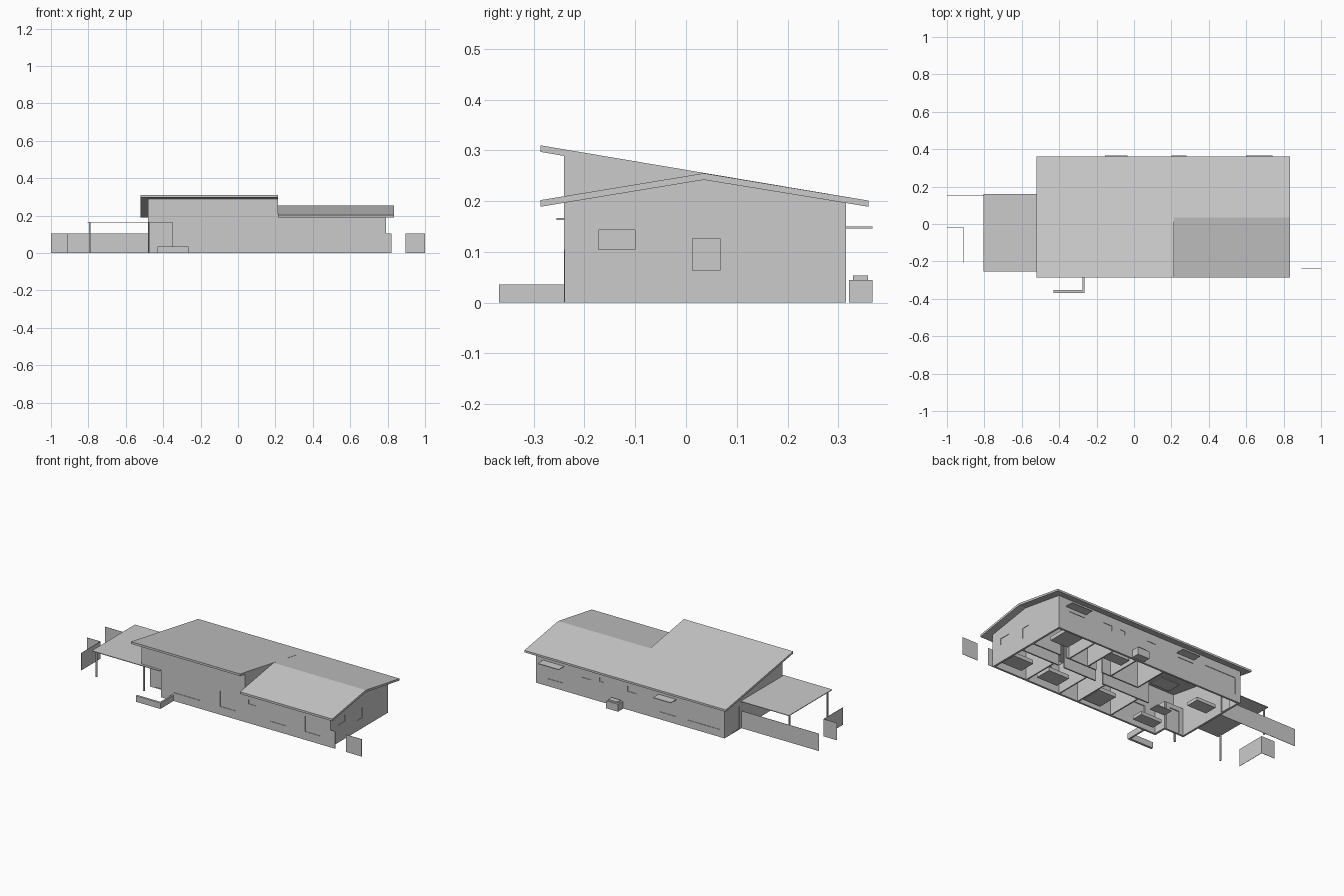
import bpy, bmesh

if "Cube" in bpy.data.objects:
    bpy.data.objects.remove(bpy.data.objects["Cube"])


def prism(name, pts, axis, a, b):
    """Extrude a 2D outline from a to b along an axis (x: y,z / y: x,z / z: x,y)."""
    place = {'x': lambda p, t: (t, p[0], p[1]),
             'y': lambda p, t: (p[0], t, p[1]),
             'z': lambda p, t: (p[0], p[1], t)}[axis]
    bm = bmesh.new()
    lo = [bm.verts.new(place(p, a)) for p in pts]
    hi = [bm.verts.new(place(p, b)) for p in pts]
    bm.faces.new(lo)
    bm.faces.new(hi)
    n = len(pts)
    for i in range(n):
        j = (i + 1) % n
        bm.faces.new((lo[i], lo[j], hi[j], hi[i]))
    bmesh.ops.recalc_face_normals(bm, faces=bm.faces)
    me = bpy.data.meshes.new(name)
    bm.to_mesh(me)
    bm.free()
    ob = bpy.data.objects.new(name, me)
    bpy.context.collection.objects.link(ob)
    return ob


def box(name, x0, x1, y0, y1, z0, z1):
    return prism(name, [(x0, y0), (x1, y0), (x1, y1), (x0, y1)], 'z', z0, z1)


def rect(u0, u1, z0, z1):
    return [(u0, z0), (u1, z0), (u1, z1), (u0, z1)]


T = 0.012  # wall thickness


def wall(name, pts, axis, outer, inward, openings=()):
    """Outer wall with cut openings, each closed by a slightly recessed pane."""
    ob = prism(name, pts, axis, outer, outer + inward * T)
    for i, o in enumerate(openings):
        cutter = prism("cutter", rect(*o), axis, outer - inward * 0.02, outer + inward * 0.03)
        mod = ob.modifiers.new("opening", 'BOOLEAN')
        mod.operation = 'DIFFERENCE'
        mod.solver = 'EXACT'
        mod.object = cutter
        bpy.context.view_layer.update()
        dg = bpy.context.evaluated_depsgraph_get()
        me = bpy.data.meshes.new_from_object(ob.evaluated_get(dg))
        ob.modifiers.clear()
        ob.data = me
        bpy.data.objects.remove(cutter)
        prism(f"{name}_pane_{i}", rect(*o), axis, outer + inward * 0.003, outer + inward * 0.007)
    return ob


def under(y):
    """Height just inside the main roof slab."""
    return 0.299 - 0.17 * (y + 0.287)


# Roofs: tall single slope on the left, gable on the right
prism("high_roof", [(-.287, .297), (.36, .189), (.36, .201), (-.287, .31)], 'x', -.52, .215)
prism("low_roof", [(-.287, .189), (.035, .242), (.36, .189), (.36, .201),
                   (.035, .255), (-.287, .202)], 'x', .215, .835)

# Outer walls
wall("front_wall", [(-.48, .165), (-.35, .165), (-.35, 0), (.79, 0), (.79, .199),
                    (.214, .199), (.214, .29), (-.48, .29)], 'y', -.24, 1,
     [(-.267, -.085, .05, .145), (.048, .155, .05, .145), (.24, .29, .117, .145),
      (.385, .49, .05, .145), (.62, .727, .05, .145)])
wall("back_wall", rect(-.48, .79, 0, .198), 'y', .315, -1,
     [(-.445, -.233, .045, .145), (-.15, -.045, .045, .125), (.113, .173, .112, .145),
      (.327, .36, .122, .145), (.42, .48, .115, .145), (.61, .715, .045, .125)])
wall("right_wall", [(-.24, 0), (.315, 0), (.315, .197), (.035, .244), (-.24, .199)], 'x', .79, -1,
     [(-.172, -.1, .105, .143), (.013, .067, .063, .126)])
wall("left_wall", [(-.24, .165), (-.16, .165), (-.16, 0), (.315, 0), (.315, under(.315)),
                   (-.24, under(-.24))], 'x', -.48, 1, [(.17, .24, .005, .14)])
prism("upper_step_wall", [(-.24, .199), (.035, .244), (-.24, under(-.24))], 'x', .202, .214)

# Entrance recess
wall("entrance_wall", rect(-.48, -.35, 0, .167), 'y', -.16, 1, [(-.44, -.375, .005, .14)])
box("entrance_side_wall", -.35, -.338, -.24, -.15, 0, .167)
box("porch_roof", -.48, -.35, -.255, -.15, .163, .167)

# Carport
box("carport_roof", -.805, -.48, -.255, .16, .163, .167)
for i, (x, y) in enumerate([(-.793, -.225), (-.793, .14), (-.474, -.225)]):
    box(f"carport_post_{i}", x - .004, x + .004, y - .004, y + .004, 0, .163)

# Garden fences
for i, f in enumerate([(-1, -.48, .15, .152), (-1, -.91, -.022, -.02),
                       (-.912, -.91, -.205, -.02), (.79, .822, -.24, -.238),
                       (.895, 1, -.24, -.238)]):
    box(f"fence_{i}", *f, 0, .105)

# L-shaped planter wall
prism("planter_wall", [(-.43, -.368), (-.265, -.368), (-.265, -.24), (-.275, -.24),
                       (-.275, -.354), (-.43, -.354)], 'z', 0, .036)

# Rear window canopies and outdoor unit
for i, (x0, x1) in enumerate([(-.155, -.035), (.6, .74)]):
    box(f"window_canopy_{i}", x0, x1, .31, .367, .146, .15)
box("outdoor_unit", .2, .28, .321, .367, 0, .045)
box("outdoor_unit_top", .21, .27, .329, .359, .045, .054)

# Interior partitions
H = .175
for i, (x0, x1, y) in enumerate([(-.1, .22, 0), (.27, .49, 0), (.53, .78, 0),
                                 (.05, .3, .09), (.34, .55, .09), (.59, .78, .09)]):
    box(f"corridor_wall_{i}", x0, x1, y - .004, y + .004, 0, H)
for i, x in enumerate([-.03, .2, .33, .56]):
    box(f"front_room_wall_{i}", x - .004, x + .004, -.23, 0, 0, H)
for i, x in enumerate([.05, .24, .4, .53]):
    box(f"rear_room_wall_{i}", x - .004, x + .004, .09, .305, 0, H)

# Furniture raised off the open floor
for n, x0, x1, y0, y1, z0, z1 in [
        ("bed_right", .63, .77, -.19, -.09, .012, .035), ("bed_middle", .38, .52, -.19, -.09, .012, .035),
        ("bed_front", .06, .18, -.21, -.08, .012, .035), ("bed_rear", .6, .72, .16, .29, .012, .035),
        ("wash_counter", .42, .51, .25, .3, .05, .06), ("bath_tub", .26, .38, .2, .27, .01, .04),
        ("kitchen_counter", .07, .22, .24, .3, .05, .06), ("dining_table", -.16, -.03, .1, .19, .05, .056),
        ("sofa", -.3, -.16, -.2, -.13, .01, .03), ("low_table", -.28, -.18, -.08, -.02, .025, .03),
        ("lounge_seat", -.42, -.29, .1, .18, .01, .03)]:
    box(n, x0, x1, y0, y1, z0, z1)
